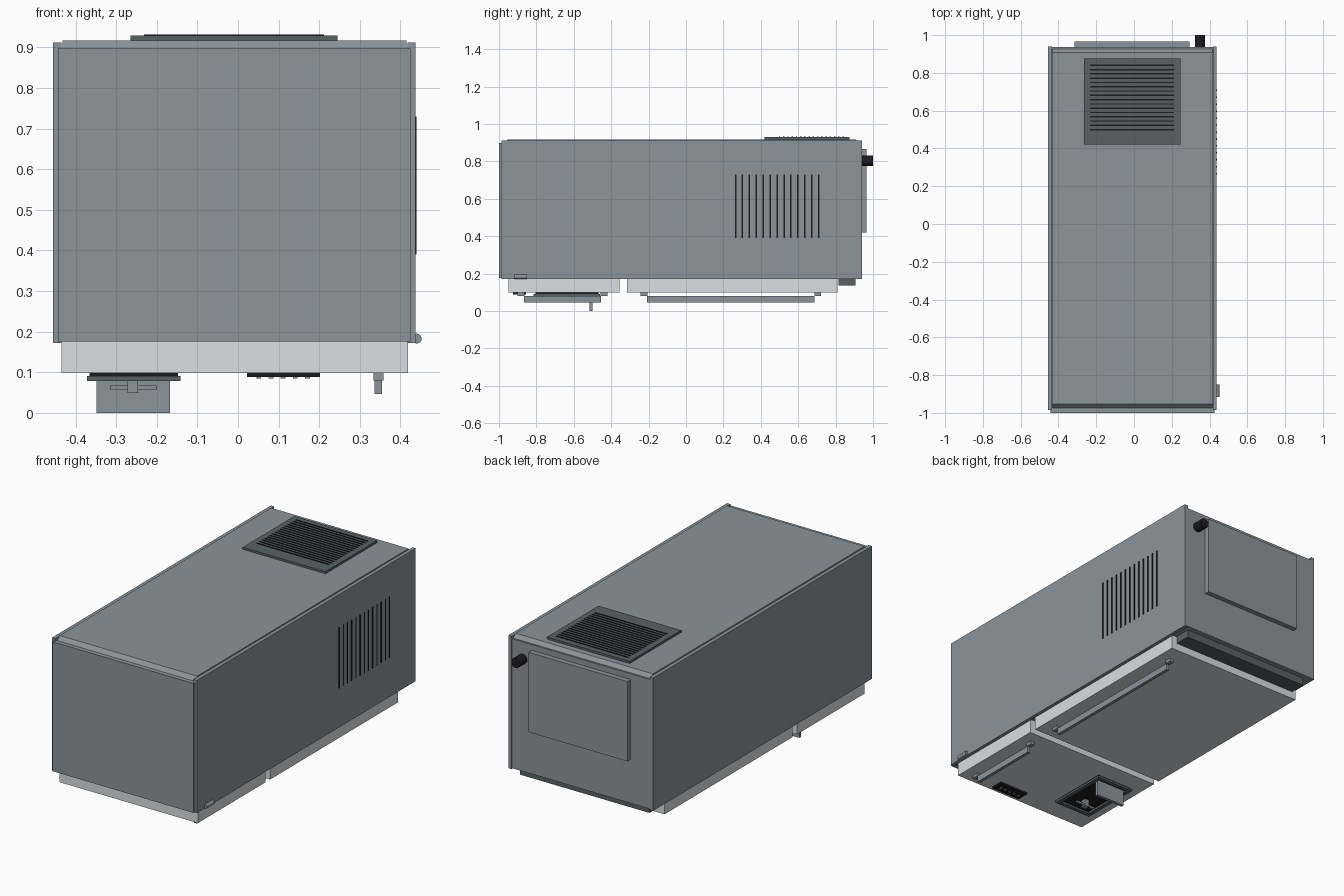
import bpy, bmesh
from mathutils import Matrix, Vector

if "Cube" in bpy.data.objects:
    bpy.data.objects.remove(bpy.data.objects["Cube"], do_unlink=True)


def material(name, r, g, b):
    m = bpy.data.materials.new(name)
    m.use_nodes = True
    m.diffuse_color = (r, g, b, 1)
    m.node_tree.nodes["Principled BSDF"].inputs["Base Color"].default_value = (r, g, b, 1)
    return m


STEEL = material("steel grey", 0.26, 0.298, 0.328)
DOOR = material("light door grey", 0.7, 0.735, 0.75)
DARK = material("dark grey", 0.1, 0.12, 0.127)
BLACK = material("black", 0.012, 0.012, 0.014)


def finish(name, bm, mat):
    mesh = bpy.data.meshes.new(name)
    bm.to_mesh(mesh)
    bm.free()
    obj = bpy.data.objects.new(name, mesh)
    bpy.context.collection.objects.link(obj)
    mesh.materials.append(mat)
    return obj


def add_box(bm, x, y, z):
    """Box from (low, high) ranges along each axis."""
    lo, hi = Vector((x[0], y[0], z[0])), Vector((x[1], y[1], z[1]))
    mat = Matrix.Translation((lo + hi) / 2) @ Matrix.Diagonal((*(hi - lo), 1))
    return bmesh.ops.create_cube(bm, size=1, matrix=mat)["verts"]


def boxes(name, mat, *ranges):
    bm = bmesh.new()
    for r in ranges:
        add_box(bm, *r)
    return finish(name, bm, mat)


def rod(name, mat, x, z, a, b, r):
    """Smooth cylinder along y from a to b."""
    bm = bmesh.new()
    m = Matrix.Translation((x, (a + b) / 2, z)) @ Matrix.Rotation(1.5708, 4, "X")
    bmesh.ops.create_cone(bm, cap_ends=True, segments=24, radius1=r, radius2=r,
                          depth=b - a, matrix=m)
    obj = finish(name, bm, mat)
    bpy.ops.object.select_all(action="DESELECT")
    bpy.context.view_layer.objects.active = obj
    obj.select_set(True)
    bpy.ops.object.shade_smooth_by_angle()


# Cabinet: core, end caps and side walls
boxes("cabinet_core", STEEL, ((-0.436, 0.418), (-0.975, 0.925), (0.178, 0.895)))
boxes("front_cap", STEEL, ((-0.443, 0.425), (-1.0, -0.975), (0.176, 0.897)))
boxes("back_cap", STEEL, ((-0.443, 0.425), (0.92, 0.937), (0.176, 0.897)))
boxes("left_wall", STEEL, ((0.417, 0.437), (-0.986, 0.94), (0.172, 0.912)))
boxes("right_wall", STEEL, ((-0.455, -0.435), (-0.986, 0.94), (0.172, 0.912)))

# Top panel with sloped front and back ends
bm = bmesh.new()
for v in add_box(bm, (-0.432, 0.415), (-0.975, 0.93), (0.894, 0.917)):
    if v.co.z > 0.9:
        v.co.y += 0.022 if v.co.y < 0 else -0.022
finish("top_panel", bm, STEEL)

# Doors on the underside
for name, y in (("short_door", (-0.95, -0.355)), ("long_door", (-0.315, 0.81))):
    boxes(name, DOOR, ((-0.435, 0.418), y, (0.098, 0.178)))

# Door handles: bar and mounting feet
for name, a, b in (("short_handle", -0.9, -0.42), ("long_handle", -0.243, 0.722)):
    boxes(name, STEEL,
          ((0.336, 0.354), (a + 0.034, b - 0.034), (0.046, 0.081)),
          ((0.333, 0.358), (a, a + 0.036), (0.08, 0.099)),
          ((0.333, 0.358), (b - 0.036, b), (0.08, 0.099)))

# Dispenser: backing, rectangular frame, shelf and lever
boxes("dispenser_backing", BLACK, ((-0.366, -0.148), (-0.805, -0.468), (0.09, 0.099)))
FX, FY, FZ, W = (-0.372, -0.142), (-0.815, -0.46), (0.079, 0.091), 0.022
boxes("dispenser_frame", DARK,
      (FX, (FY[0], FY[0] + W), FZ),
      (FX, (FY[1] - W, FY[1]), FZ),
      ((FX[0], FX[0] + W), (FY[0] + W, FY[1] - W), FZ),
      ((FX[1] - W, FX[1]), (FY[0] + W, FY[1] - W), FZ))
boxes("dispenser_shelf", STEEL, ((-0.348, -0.168), (-0.517, -0.5), (0, 0.091)))
boxes("dispenser_lever", STEEL,
      ((-0.315, -0.2), (-0.715, -0.705), (0.057, 0.068)),
      ((-0.272, -0.246), (-0.725, -0.695), (0.049, 0.091)))

# Control panel with a row of small buttons
boxes("control_panel", BLACK, ((0.022, 0.202), (-0.925, -0.855), (0.088, 0.099)))
boxes("control_buttons", STEEL,
      *[((x, x + 0.012), (-0.897, -0.885), (0.085, 0.089))
        for x in (0.045 + 0.03 * i for i in range(5))])

# Base grille
boxes("base_grille", DARK, ((-0.408, 0.388), (0.815, 0.905), (0.135, 0.178)))

# Top vent with louvres
boxes("top_vent", DARK, ((-0.265, 0.245), (0.42, 0.875), (0.91, 0.929)))
boxes("top_vent_louvres", BLACK,
      *[((-0.232, 0.212), (y, y + 0.007), (0.928, 0.932))
        for y in (0.496 + 0.0227 * i for i in range(16))])

# Side vent slots
boxes("side_vent_slots", BLACK,
      *[((0.435, 0.439), (y, y + 0.008), (0.39, 0.73))
        for y in (0.261 + 0.037 * i for i in range(13))])

# Back access panel, hose connector and hinge pin
boxes("back_panel", STEEL, ((-0.315, 0.295), (0.93, 0.965), (0.42, 0.865)))
rod("hose_connector", BLACK, 0.35, 0.803, 0.93, 1.0, 0.027)
rod("hinge_pin", STEEL, 0.44, 0.183, -0.917, -0.85, 0.012)
